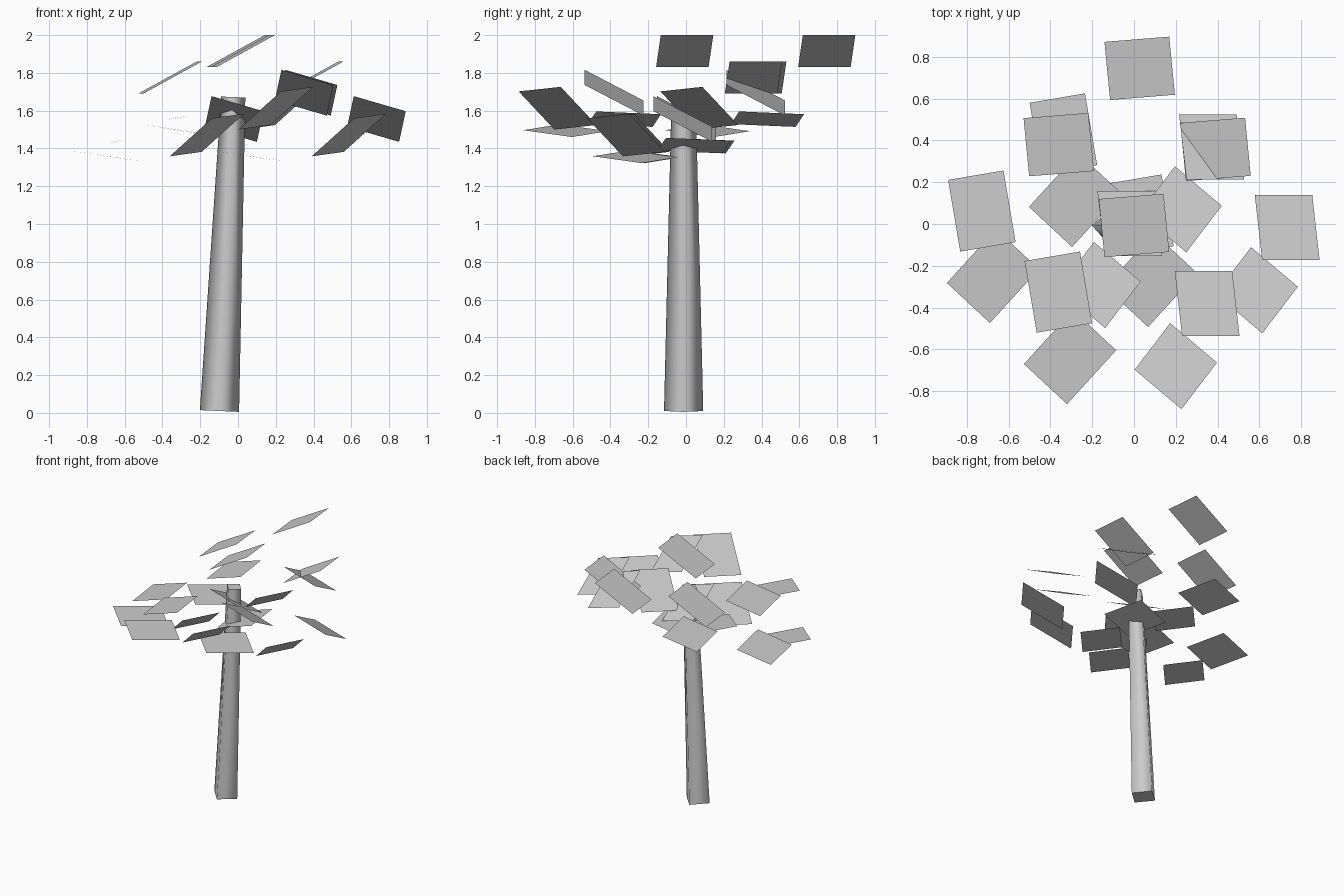
import bpy
import bmesh
from math import atan2, radians
from mathutils import Matrix, Vector

cube = bpy.data.objects.get("Cube")
if cube:
    bpy.data.objects.remove(cube, do_unlink=True)


def make_material(name, colour):
    mat = bpy.data.materials.new(name)
    mat.use_nodes = True
    mat.diffuse_color = colour
    mat.node_tree.nodes["Principled BSDF"].inputs["Base Color"].default_value = colour
    return mat


grey = make_material("plain grey", (0.6, 0.6, 0.6, 1))


def add_object(name, bm):
    mesh = bpy.data.meshes.new(name)
    bm.to_mesh(mesh)
    bm.free()
    mesh.materials.append(grey)
    obj = bpy.data.objects.new(name, mesh)
    bpy.context.collection.objects.link(obj)
    return obj


# Leaning, tapered four-sided trunk with smooth sides and flat ends
bottom, top = Vector((-0.098, -0.015, 0.01)), Vector((-0.025, -0.01, 1.672))
axis = top - bottom
place = (Matrix.Translation((bottom + top) / 2)
         @ Matrix.Rotation(atan2(axis.x, axis.z), 4, "Y")
         @ Matrix.Rotation(radians(-3), 4, "Z"))
bm = bmesh.new()
bmesh.ops.create_cone(bm, cap_ends=True, segments=4, radius1=0.104, radius2=0.064,
                      depth=axis.length, matrix=place)
bm.normal_update()
for face in bm.faces:
    face.smooth = abs(face.normal.z) < 0.5
add_object("trunk", bm)


# Each leaf cluster is four parallel cards sharing two edge vectors
def leaf_cluster(name, u, v, centres):
    u, v = Vector(u) / 2, Vector(v) / 2
    bm = bmesh.new()
    for centre in centres:
        c = Vector(centre)
        face = bm.faces.new([bm.verts.new(c + a * u + b * v)
                             for a, b in ((-1, -1), (1, -1), (1, 1), (-1, 1))])
        face.normal_update()
        if face.normal.z < 0:
            face.normal_flip()
    add_object(name, bm)


leaf_cluster("top_leaves", (0.31, 0.025, 0.17), (-0.027, 0.278, 0),
             [(0.027, 0.745, 1.915), (-0.36, 0.38, 1.775),
              (0.39, 0.357, 1.775), (0, -0.007, 1.915)])
leaf_cluster("left_tilted_leaves", (0.265, 0.045, 0.067), (-0.058, 0.343, -0.0145),
             [(-0.338, 0.431, 1.555), (-0.728, 0.062, 1.415),
              (-0.362, -0.326, 1.555), (0.028, 0.043, 1.415)])
leaf_cluster("front_raised_leaves", (0.275, 0, -0.08), (-0.035, 0.311, -0.162),
             [(0.371, 0.369, 1.695), (-0.02, 0.002, 1.556),
              (0.733, -0.017, 1.556), (0.35, -0.381, 1.695)])
leaf_cluster("low_diamond_leaves", (0.235, 0.258, -0.036), (0.206, -0.192, -0.031),
             [(-0.306, -0.637, 1.494), (-0.282, 0.115, 1.494),
              (-0.675, -0.249, 1.356), (0.082, -0.268, 1.356)])
leaf_cluster("right_diamond_leaves", (0.17, 0.223, 0.024), (0.224, -0.189, 0.202),
             [(0.2, -0.68, 1.613), (0.223, 0.07, 1.613),
              (0.587, -0.317, 1.471), (-0.165, -0.292, 1.471)])
